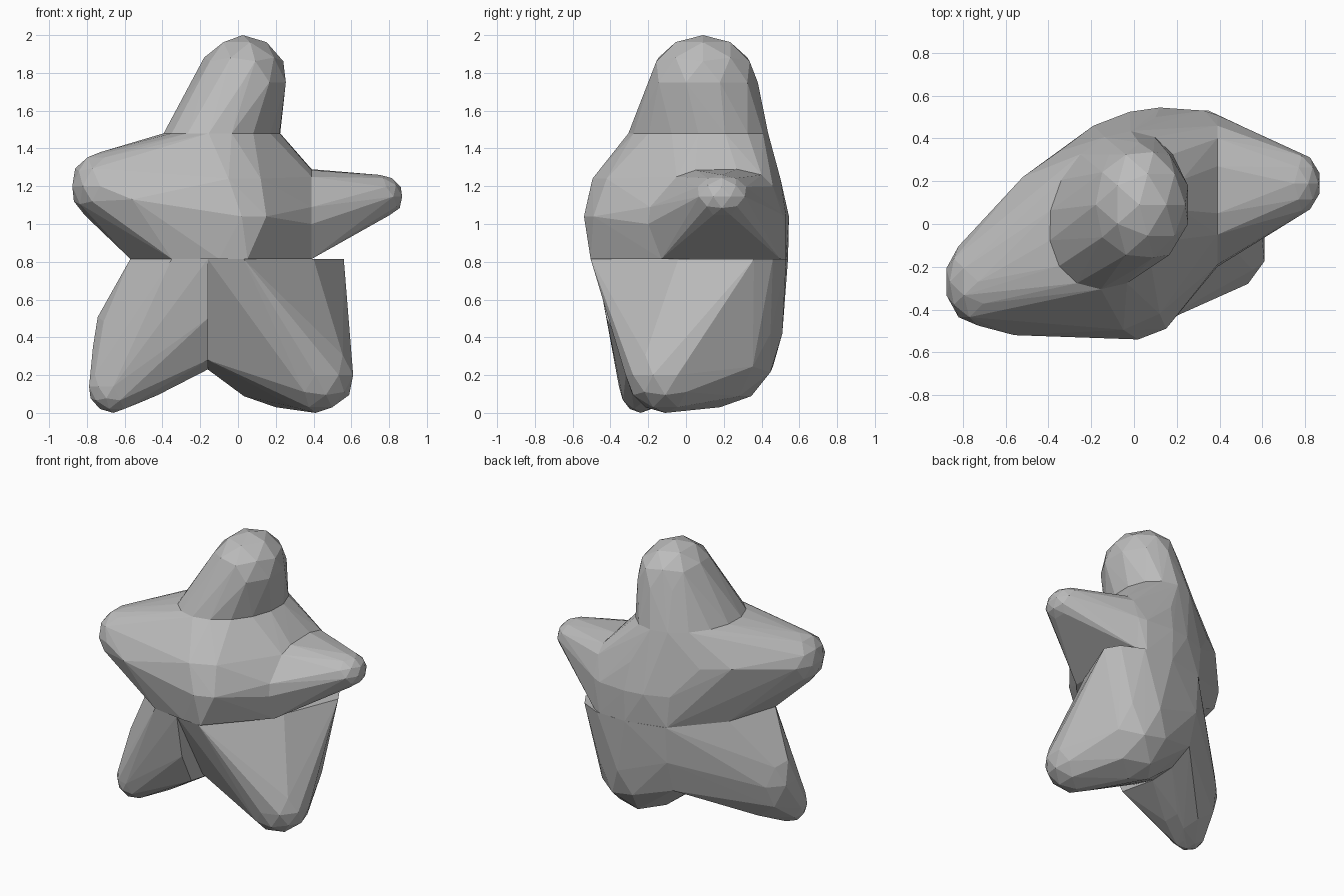
import bpy
import bmesh
from math import cos, sin, tau
from mathutils import Vector, Matrix

cube = bpy.data.objects.get("Cube")
if cube:
    bpy.data.objects.remove(cube, do_unlink=True)

grey = bpy.data.materials.new("stone_grey")
grey.use_nodes = True
colour = (0.5, 0.5, 0.5, 1)
grey.diffuse_color = colour
grey.node_tree.nodes["Principled BSDF"].inputs["Base Color"].default_value = colour

# Planes where the five lobes of the star meet
NECK, WAIST, SHOULDER, CROTCH = 1.48, 0.815, 0.39, -0.16


def ring(centre, u, v, count=16):
    """Skewed ellipse spanned by two half-axes."""
    c, u, v = Vector(centre), Vector(u), Vector(v)
    return [c + u * cos(tau * i / count) + v * sin(tau * i / count) for i in range(count)]


def ball(centre, radii):
    """Faceted ellipsoid used as a rounded lobe end."""
    bm = bmesh.new()
    bmesh.ops.create_icosphere(bm, subdivisions=2, radius=1)
    scale = Matrix.Diagonal(Vector(radii))
    points = [Vector(centre) + scale @ v.co for v in bm.verts]
    bm.free()
    return points


def outline(z, *points):
    """Flat horizontal cross-section."""
    return [Vector((x, y, z)) for x, y in points]


def section(x, *points):
    """Flat cross-section facing sideways."""
    return [Vector((x, y, z)) for y, z in points]


def lobe(name, points, low=(-9, -9, 0), high=(9, 9, 9)):
    """Convex faceted lobe around the points, flattened against the joint planes."""
    bm = bmesh.new()
    for p in points:
        bm.verts.new([min(max(a, lo), hi) for a, lo, hi in zip(p, low, high)])
    bmesh.ops.remove_doubles(bm, verts=bm.verts[:], dist=0.004)
    bmesh.ops.convex_hull(bm, input=bm.verts[:])
    loose = [v for v in bm.verts if not v.link_faces]
    bmesh.ops.delete(bm, geom=loose, context='VERTS')
    bmesh.ops.recalc_face_normals(bm, faces=bm.faces[:])
    mesh = bpy.data.meshes.new(name)
    bm.to_mesh(mesh)
    bm.free()
    mesh.materials.append(grey)
    obj = bpy.data.objects.new(name, mesh)
    bpy.context.collection.objects.link(obj)
    return obj


# Top point of the star
neck = ring((-0.085, 0.065, NECK), (0.07, 0.37, 0), (0.305, 0, 0))
lobe("top_point", neck + ball((0.025, 0.09, 1.75), (0.24, 0.29, 0.25)))

# Section shared by the body and the left arm
shoulder = section(SHOULDER, (-0.13, WAIST), (-0.2, 1), (-0.19, 1.09), (-0.05, 1.25), (0.05, 1.285),
                   (0.27, 1.29), (0.4, 1.26), (0.46, 1.2), (0.51, 1.05), (0.5, WAIST))

# Body, drawn out into the right arm
chest = outline(1.24, (-0.05, -0.495), (0.12, -0.42), (0.1, 0.5), (-0.35, 0.34), (-0.52, 0.22))
middle = outline(1.04, (0.02, -0.54), (0.15, -0.49), (0.33, 0.53), (0.12, 0.545), (-0.02, 0.525), (-0.19, 0.46))
arm_front = outline(1.13, (-0.56, -0.52))
hips = outline(WAIST, (-0.57, -0.22), (-0.35, -0.46), (-0.1, -0.5), (0.05, -0.505),
               (0.33, 0.53), (0.12, 0.54), (-0.17, 0.465), (-0.45, 0.15))
right_arm = ball((-0.73, -0.27, 1.2), (0.155, 0.205, 0.18))
lobe("body_and_right_arm", neck + chest + middle + arm_front + hips + shoulder + right_arm,
     high=(SHOULDER, 9, NECK))

# Left arm, a blunt cone flattened underneath
lobe("left_arm", shoulder + ball((0.75, 0.19, 1.145), (0.125, 0.15, 0.115)))

# Seam shared by both legs
seam = section(CROTCH, (-0.48, WAIST), (-0.18, 0.28), (0, 0.23), (0.2, 0.24),
               (0.38, 0.32), (0.45, 0.55), (0.47, WAIST))

# Left leg, with a full rounded back
left_top = outline(WAIST, (0.03, -0.505), (0.4, -0.04), (0.56, 0.36), (0.5, 0.46), (0.35, 0.53), (0.12, 0.54))
left_foot = ball((0.41, -0.11, 0.2), (0.21, 0.21, 0.2))
left_back = ball((0.2, 0.18, 0.42), (0.32, 0.33, 0.39))
lobe("left_leg", seam + left_top + left_foot + left_back, low=(CROTCH, -9, 0), high=(9, 9, WAIST))

# Right leg, slimmer and leaning outwards, fuller along the front of the seam
right_top = outline(WAIST, (-0.35, -0.46), (-0.57, -0.22), (-0.45, 0.15))
right_front = section(CROTCH, (-0.42, 0.5), (-0.31, 0.28))
right_foot = ball((-0.66, -0.24, 0.14), (0.135, 0.115, 0.14))
right_back = ball((-0.53, -0.12, 0.35), (0.25, 0.2, 0.3))
lobe("right_leg", seam + right_top + right_front + right_foot + right_back, high=(CROTCH, 9, WAIST))
